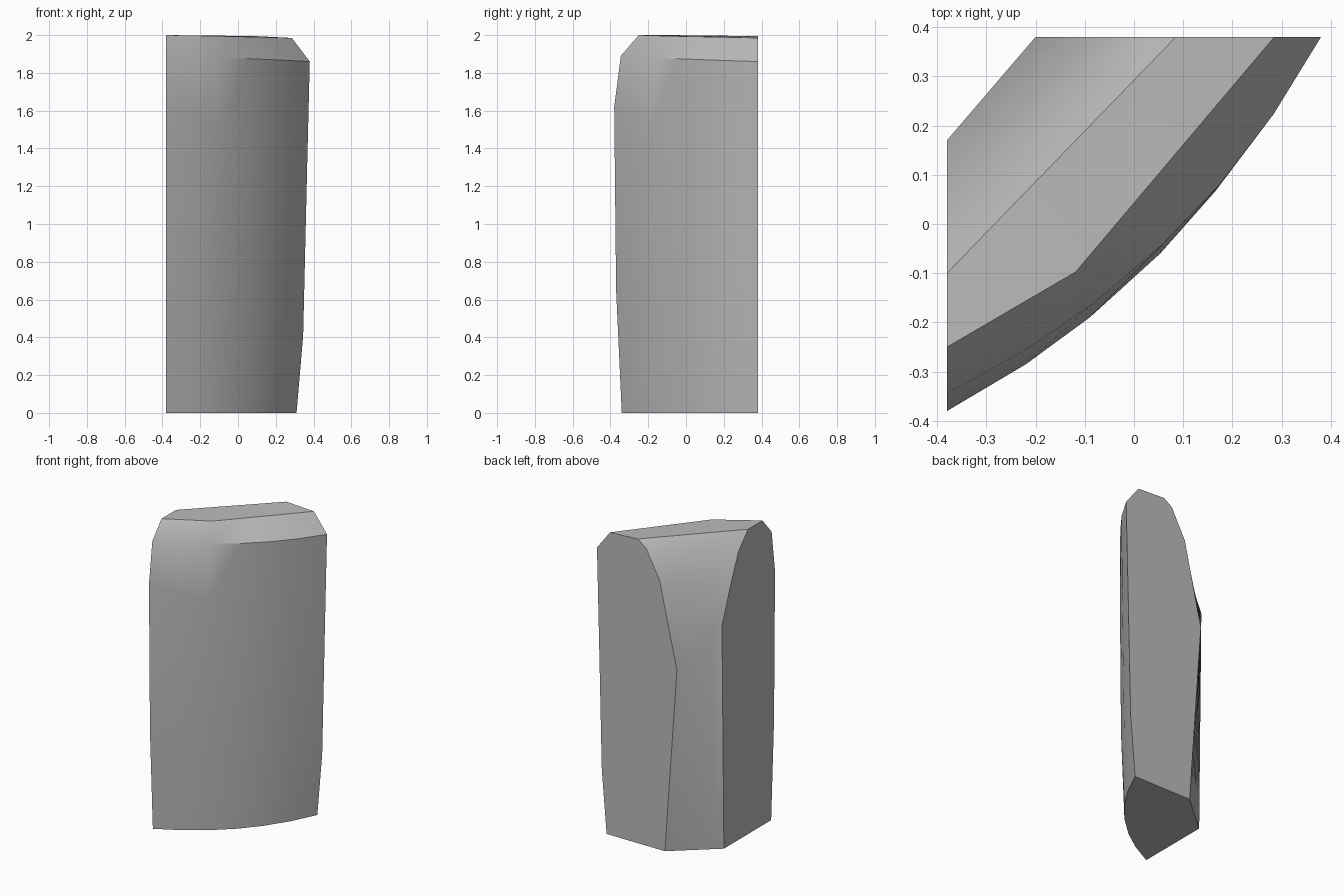
import bpy, bmesh
from math import radians
from mathutils import Vector

cube = bpy.data.objects.get("Cube")
if cube:
    bpy.data.objects.remove(cube, do_unlink=True)

stone = bpy.data.materials.new("stone_grey")
stone.use_nodes = True
GREY = (0.5, 0.5, 0.5, 1)
stone.diffuse_color = GREY
stone.node_tree.nodes["Principled BSDF"].inputs["Base Color"].default_value = GREY

SIDE = 0.38
# Outline of each flat end, from the front foot over the top to the back foot
side_end = [(-.34, 0), (-.37, .65), (-.38, 1.62), (-.345, 1.89), (-.25, 2),
            (-.1, 2), (0, 1.89), (.17, 1.47), (.15, 0)]
back_end = [(.31, 0), (.345, .41), (.366, 1.3), (.38, 1.86), (.285, 1.985),
            (.085, 1.995), (.025, 1.954), (-.075, 1.765), (-.2, 1.21), (-.113, 0)]
# One extra point on the side end so the outlines pair up
side_end.insert(7, (.085, 1.69))
bulges = [.097, .092, .085, .083, .069]
stations = [0, .17, .32, .5, .66, .83, 1]
outward = Vector((1, -1, 0)).normalized()

bm = bmesh.new()
rows = []
for i, ((y, z0), (x, z1)) in enumerate(zip(side_end, back_end)):
    a, b = Vector((-SIDE, y, z0)), Vector((x, SIDE, z1))
    row = []
    for t in stations:
        p = a.lerp(b, t)
        if i < 4:                                   # rounded front
            p += outward * bulges[i] * 4 * t * (1 - t)
        elif i == 4:                                # bent top front edge
            p += outward * bulges[i] * min(t / .32, (1 - t) / .68)
        row.append(bm.verts.new(p))
    rows.append(row)

# Skin, then the two flat ends and the base
for r, s in zip(rows, rows[1:]):
    for k in range(len(stations) - 1):
        bm.faces.new((r[k], r[k + 1], s[k + 1], s[k]))
bm.faces.new([r[0] for r in rows])
bm.faces.new([r[-1] for r in rows])
bm.faces.new(rows[0] + rows[-1][::-1])
bmesh.ops.recalc_face_normals(bm, faces=bm.faces)

mesh = bpy.data.meshes.new("stone_block")
bm.to_mesh(mesh)
bm.free()
mesh.materials.append(stone)
block = bpy.data.objects.new("stone_block", mesh)
bpy.context.collection.objects.link(block)
bpy.ops.object.select_all(action='DESELECT')
block.select_set(True)
bpy.context.view_layer.objects.active = block
bpy.ops.object.shade_smooth_by_angle(angle=radians(32))
